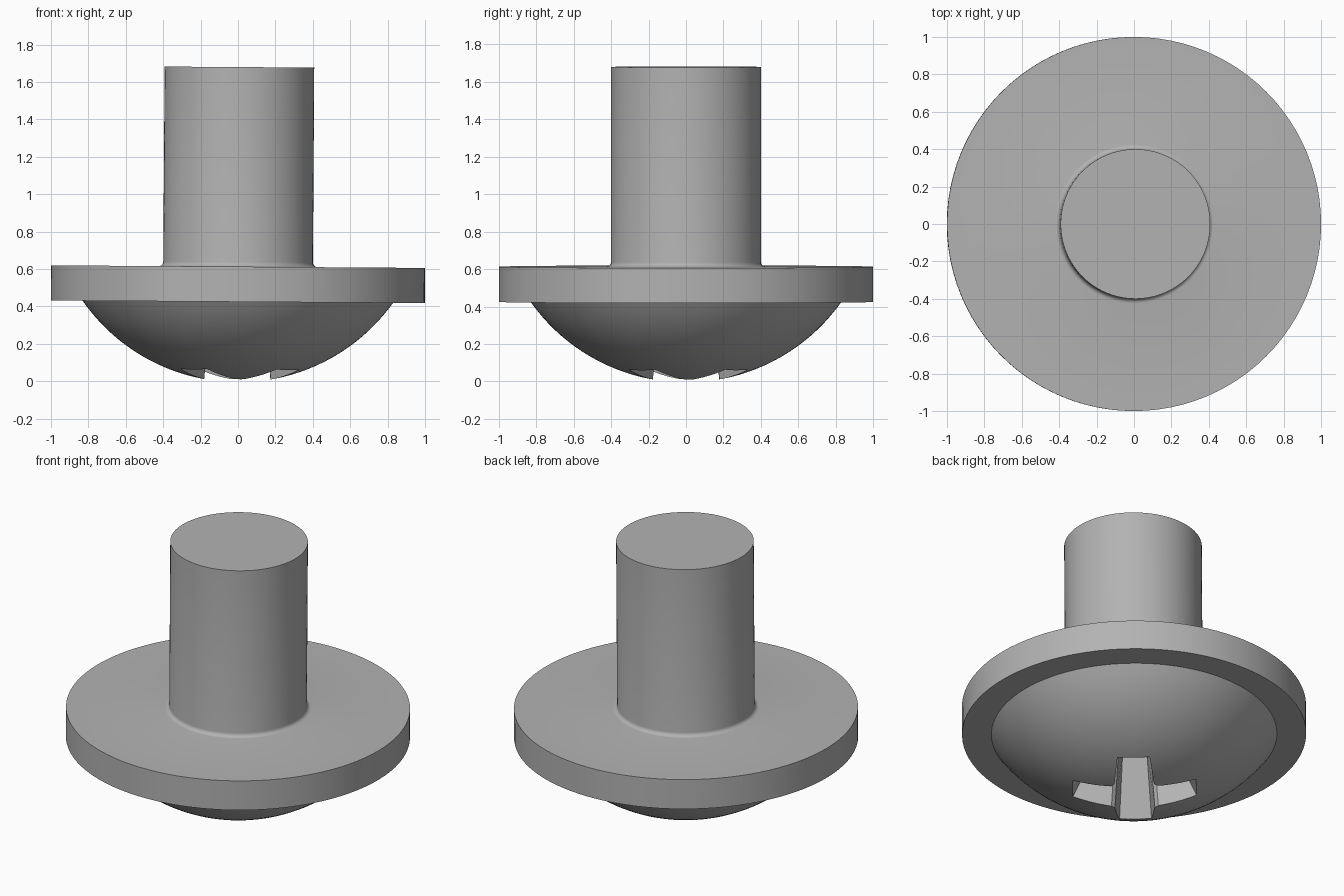
import bpy, bmesh, math

cube = bpy.data.objects.get("Cube")
if cube:
    bpy.data.objects.remove(cube)

steel = bpy.data.materials.new("grey steel")
steel.use_nodes = True
GREY = (0.45, 0.45, 0.45, 1)
steel.diffuse_color = GREY
steel.node_tree.nodes["Principled BSDF"].inputs["Base Color"].default_value = GREY


def make_object(name, bm):
    bmesh.ops.recalc_face_normals(bm, faces=bm.faces[:])
    mesh = bpy.data.meshes.new(name)
    bm.to_mesh(mesh)
    bm.free()
    mesh.materials.append(steel)
    obj = bpy.data.objects.new(name, mesh)
    bpy.context.collection.objects.link(obj)
    return obj


def lathe(name, profile, steps=96):
    bm = bmesh.new()
    verts = [bm.verts.new((r, 0, z)) for r, z in profile]
    edges = [bm.edges.new(pair) for pair in zip(verts, verts[1:])]
    bmesh.ops.spin(bm, geom=verts + edges, axis=(0, 0, 1), cent=(0, 0, 0),
                   angle=math.tau, steps=steps)
    bmesh.ops.remove_doubles(bm, verts=bm.verts[:], dist=1e-5)
    return make_object(name, bm)


# Domed head, washer flange, small fillet and shank as one turned profile
BASE, RIM, DOME_R, FLANGE_TOP, TOP = -0.005, 0.425, 0.83, 0.613, 1.68
rise = RIM - BASE
sphere_r = (DOME_R ** 2 + rise ** 2) / (2 * rise)
sweep = math.asin(DOME_R / sphere_r)
profile = [(sphere_r * math.sin(sweep * i / 20),
            BASE + sphere_r * (1 - math.cos(sweep * i / 20))) for i in range(21)]
profile += [(1, RIM), (1, FLANGE_TOP)]
SHANK, FILLET = 0.4, 0.025
for i in range(6):
    a = math.pi / 2 * i / 5
    profile.append((SHANK + FILLET * (1 - math.sin(a)),
                    FLANGE_TOP + FILLET * (1 - math.cos(a))))
profile += [(SHANK, TOP), (0, TOP)]
screw = lathe("screw_body", profile)


# Tapered cross-shaped recess cutter
def cross_ring(bm, z, length, tip, root):
    ring = []
    for k in range(4):
        a = math.radians(49 + 90 * k)
        for u, v in ((length, -tip), (length, tip), (root + 0.02, root), (root, root + 0.02)):
            ring.append(bm.verts.new((u * math.cos(a) - v * math.sin(a),
                                      u * math.sin(a) + v * math.cos(a), z)))
    return ring


bm = bmesh.new()
outer = cross_ring(bm, -0.05, 0.41, 0.1, 0.12)
inner = cross_ring(bm, 0.42, 0.2, 0.07, 0.09)
bm.faces.new(outer)
bm.faces.new(inner)
for i in range(len(outer)):
    j = (i + 1) % len(outer)
    bm.faces.new((outer[i], outer[j], inner[j], inner[i]))
cutter = make_object("recess_cutter", bm)
cutter.hide_render = True

cut = screw.modifiers.new("cross_recess", "BOOLEAN")
cut.operation = "DIFFERENCE"
cut.solver = "EXACT"
cut.object = cutter

bpy.ops.object.select_all(action="DESELECT")
bpy.context.view_layer.objects.active = screw
screw.select_set(True)
bpy.ops.object.modifier_apply(modifier=cut.name)
bpy.data.objects.remove(cutter)
bpy.ops.object.shade_smooth_by_angle(angle=math.radians(25))

# Slight lean of the whole screw
screw.rotation_euler.y = math.radians(0.4)
screw.location.x = -0.004
